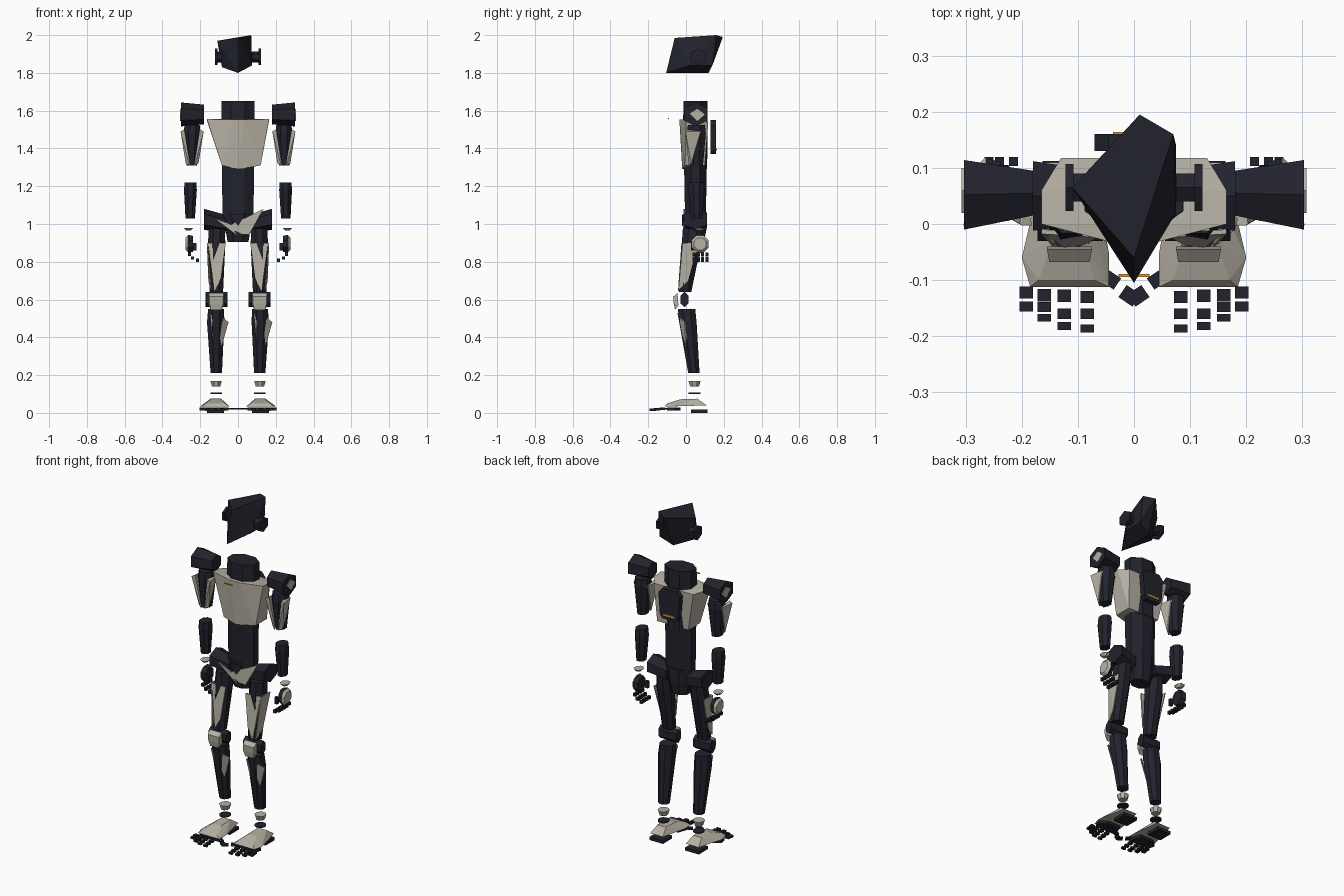
import bpy, bmesh, math
from mathutils import Vector


def material(name, rgb):
    m = bpy.data.materials.new(name)
    m.diffuse_color = (*rgb, 1)
    return m


DARK = material("dark_navy", (0.016, 0.016, 0.026))
LIGHT = material("warm_grey", (0.47, 0.44, 0.37))
ORANGE = material("orange", (0.75, 0.32, 0.03))


def finish(name, bm, mat):
    bmesh.ops.recalc_face_normals(bm, faces=bm.faces)
    me = bpy.data.meshes.new(name)
    bm.to_mesh(me)
    bm.free()
    me.materials.append(mat)
    ob = bpy.data.objects.new(name, me)
    bpy.context.collection.objects.link(ob)
    return ob


def hull(name, pts, mat):
    bm = bmesh.new()
    for p in pts:
        bm.verts.new(p)
    r = bmesh.ops.convex_hull(bm, input=bm.verts[:])
    bmesh.ops.delete(bm, geom=[v for v in bm.verts if not v.link_faces], context='VERTS')
    return finish(name, bm, mat)


def loft(name, rings, mat, axis="z", n=8):
    """Rings are (x, y, z, half_a, half_b); half sizes follow x,y or y,z for axis x."""
    bm = bmesh.new()
    k = 1 / math.cos(math.pi / n)
    loops = []
    for x, y, z, a, b in rings:
        loop = []
        for i in range(n):
            t = 2 * math.pi * (i + 0.5) / n
            u, v = a * k * math.cos(t), b * k * math.sin(t)
            loop.append(bm.verts.new((x + u, y + v, z) if axis == "z" else (x, y + u, z + v)))
        loops.append(loop)
    for p, q in zip(loops, loops[1:]):
        for i in range(n):
            j = (i + 1) % n
            bm.faces.new((p[i], p[j], q[j], q[i]))
    bm.faces.new(loops[0])
    bm.faces.new(loops[-1])
    return finish(name, bm, mat)


def box(name, c, s, mat, turn=0.0):
    bm = bmesh.new()
    bmesh.ops.create_cube(bm, size=1)
    for v in bm.verts:
        v.co = Vector((v.co.x * s[0], v.co.y * s[1], v.co.z * s[2]))
    ob = finish(name, bm, mat)
    ob.location = c
    ob.rotation_euler.z = turn
    return ob


def plate(name, pts, mat, offset):
    """Thin panel through pts, thickened along offset."""
    d = Vector(offset)
    return hull(name, [Vector(p) for p in pts] + [Vector(p) + d for p in pts], mat)


# Head: slanted faceted block
hull("head", [(0, -0.06, 1.985), (0.07, 0.16, 2.0), (0.01, 0.195, 1.99), (-0.11, 0.065, 1.97),
              (0, -0.105, 1.80), (0.075, 0.14, 1.84), (0.075, 0.02, 1.84),
              (0, 0.12, 1.80), (-0.085, 0.05, 1.83)], DARK)

# Torso
loft("upper_torso", [(0, 0.05, 1.30, 0.085, 0.062), (0, 0.05, 1.56, 0.088, 0.065),
                     (0, 0.05, 1.65, 0.087, 0.063)], DARK)
loft("abdomen", [(0, 0.05, 1.03, 0.082, 0.055), (0, 0.05, 1.30, 0.085, 0.06)], DARK)
chest = hull("chest_shell", [(-0.165, 0.0, 1.555), (0.165, 0.0, 1.555), (-0.03, -0.035, 1.553),
                             (0.03, -0.035, 1.553), (-0.165, 0.06, 1.55), (0.165, 0.06, 1.55),
                             (-0.085, -0.012, 1.31), (0.12, -0.005, 1.31), (0, -0.02, 1.29),
                             (-0.085, 0.1, 1.31), (0.12, 0.1, 1.31),
                             (-0.13, 0.118, 1.54), (0.13, 0.118, 1.54)], LIGHT)
box("chest_slit", (0, -0.092, 1.558), (0.055, 0.005, 0.006), ORANGE)

# Backpack with an orange strip near its lower edge
hull("backpack", [(s * x, y, z) for s in (-1, 1) for y in (0.13, 0.16)
                  for x, z in ((0.045, 1.55), (0.07, 1.52), (0.06, 1.39), (0.045, 1.37))], DARK)
box("backpack_light", (0, 0.161, 1.395), (0.075, 0.006, 0.01), ORANGE)

# Pelvis with a V-shaped front panel
loft("pelvis", [(0, 0.05, 0.905, 0.055, 0.045), (0, 0.05, 0.98, 0.068, 0.06),
                (0, 0.05, 1.06, 0.08, 0.06)], DARK)
plate("pelvis_panel", [(-0.125, -0.012, 1.03), (-0.04, -0.016, 1.0), (0.0, -0.016, 0.935)],
      LIGHT, (0, 0.008, 0))
plate("pelvis_panel", [(-0.06, -0.016, 0.985), (0.135, -0.012, 1.08), (0.06, -0.016, 0.945),
                       (0.02, -0.016, 0.945)], LIGHT, (0, 0.008, 0))
plate("pelvis_point", [(-0.045, -0.02, 1.05), (0.04, -0.02, 1.05), (0.0, -0.02, 0.99)],
      DARK, (0, 0.008, 0))

for side, s in (("left", -1), ("right", 1)):
    # Ear discs
    loft(side + "_ear", [(s * 0.075, 0.065, 1.885, 0.025, 0.025),
                         (s * 0.108, 0.065, 1.885, 0.025, 0.025)], DARK, "x", 6)
    loft(side + "_ear_disc", [(s * 0.108, 0.065, 1.885, 0.042, 0.038),
                              (s * 0.122, 0.065, 1.885, 0.042, 0.038)], DARK, "x", 6)

    # Shoulder and arm
    loft(side + "_shoulder", [(s * 0.18, 0.055, 1.58, 0.04, 0.045),
                              (s * 0.303, 0.052, 1.58, 0.062, 0.055)], DARK, "x", 6)
    plate(side + "_shoulder_panel", [(s * 0.301, 0.02, 1.585), (s * 0.301, 0.06, 1.61),
                                     (s * 0.301, 0.10, 1.58), (s * 0.301, 0.06, 1.545)],
          LIGHT, (s * 0.006, 0, 0))
    loft(side + "_upper_arm", [(s * 0.245, 0.055, 1.31, 0.028, 0.035),
                               (s * 0.243, 0.055, 1.48, 0.045, 0.05),
                               (s * 0.243, 0.055, 1.525, 0.04, 0.045)], DARK)
    for e in (-1, 1):
        plate(side + "_upper_arm_panel",
              [(s * 0.243 + e * 0.057, 0.0, 1.49), (s * 0.243 + e * 0.04, 0.0, 1.50),
               (s * 0.243 + e * 0.045, 0.08, 1.49), (s * 0.243 + e * 0.01, 0.017, 1.31),
               (s * 0.243 + e * 0.03, 0.03, 1.32)], LIGHT, (e * 0.004, -0.003, 0))
    loft(side + "_forearm", [(s * 0.253, 0.058, 1.03, 0.025, 0.03),
                             (s * 0.252, 0.055, 1.18, 0.034, 0.043),
                             (s * 0.252, 0.055, 1.22, 0.031, 0.038)], DARK)

    # Wrist, palm and curled fingers
    loft(side + "_wrist", [(s * 0.262, 0.07, 0.965, 0.012, 0.015),
                           (s * 0.262, 0.07, 0.98, 0.025, 0.03)], LIGHT)
    loft(side + "_palm", [(s * 0.238, 0.075, 0.895, 0.036, 0.042),
                          (s * 0.264, 0.075, 0.895, 0.042, 0.048)], DARK, "x")
    loft(side + "_hand_back", [(s * 0.264, 0.075, 0.895, 0.045, 0.045),
                               (s * 0.277, 0.075, 0.895, 0.032, 0.032)], LIGHT, "x")
    for i in range(4):
        y = 0.042 + 0.023 * i
        for x, z in ((0.258, 0.84), (0.240, 0.82), (0.215, 0.808)):
            box(side + "_finger", (s * x, y, z), (0.016, 0.016, 0.018), DARK)
    box(side + "_thumb", (s * 0.23, 0.035, 0.88), (0.018, 0.018, 0.04), DARK)

    # Hip drum and thigh
    loft(side + "_hip", [(s * 0.065, 0.05, 1.00, 0.045, 0.042),
                         (s * 0.18, 0.05, 1.025, 0.062, 0.048)], DARK, "x", 6)
    loft(side + "_thigh", [(s * 0.115, -0.005, 0.64, 0.036, 0.033),
                           (s * 0.113, 0.03, 0.90, 0.046, 0.052),
                           (s * 0.112, 0.035, 0.975, 0.042, 0.052)], DARK)
    plate(side + "_thigh_panel", [(s * 0.16, -0.018, 0.90), (s * 0.065, -0.024, 0.90),
                                  (s * 0.09, -0.038, 0.71), (s * 0.125, -0.042, 0.645)],
          LIGHT, (0, 0.008, 0))
    plate(side + "_thigh_side_panel", [(s * 0.16, -0.018, 0.90), (s * 0.16, 0.07, 0.90),
                                       (s * 0.152, 0.01, 0.70), (s * 0.14, -0.04, 0.65)],
          LIGHT, (s * 0.005, 0, 0))

    # Knee joint and cap
    loft(side + "_knee", [(s * 0.055, -0.008, 0.60, 0.022, 0.035),
                          (s * 0.172, -0.008, 0.60, 0.022, 0.035)], DARK, "x", 6)
    hull(side + "_knee_cap", [(s * 0.115 + e * w, y, z) for e in (-1, 1) for w, y, z in
                              ((0.036, -0.068, 0.615), (0.04, -0.045, 0.635), (0.04, -0.04, 0.57),
                               (0.028, -0.058, 0.545), (0.036, -0.065, 0.58))], LIGHT)

    # Shin with front strip and a flap on the same side of both legs
    loft(side + "_shin", [(s * 0.115, 0.042, 0.21, 0.03, 0.03),
                          (s * 0.118, 0.01, 0.48, 0.046, 0.046),
                          (s * 0.116, 0.003, 0.55, 0.042, 0.046)], DARK)
    cx = s * 0.116
    plate(side + "_shin_panel", [(cx - 0.025, -0.046, 0.53), (cx - 0.032, -0.044, 0.52),
                                 (cx - 0.005, 0.008, 0.26), (cx + 0.012, 0.006, 0.27)],
          LIGHT, (0, 0.006, 0))
    plate(side + "_shin_flap", [(cx + 0.035, -0.036, 0.505), (cx + 0.066, -0.008, 0.48),
                                (cx + 0.04, -0.003, 0.39), (cx + 0.005, 0.004, 0.28)],
          LIGHT, (0, 0.006, 0))

    # Ankle pieces
    loft(side + "_ankle", [(cx, 0.045, 0.14, 0.022, 0.024), (cx, 0.045, 0.168, 0.03, 0.032)], LIGHT)
    loft(side + "_ankle_ring", [(cx, 0.045, 0.100, 0.03, 0.032),
                                (cx, 0.045, 0.107, 0.03, 0.032)], DARK, n=12)

    # Foot: light arched cover, dark pads and separate toes
    hull(side + "_foot_cover", [(s * x, y, z) for x, y, z in
         ((0.045, -0.112, 0.035), (0.185, -0.112, 0.035), (0.2, -0.06, 0.035), (0.045, -0.05, 0.035),
          (0.07, -0.1, 0.05), (0.17, -0.1, 0.05), (0.09, -0.03, 0.072), (0.145, -0.03, 0.072),
          (0.09, 0.06, 0.075), (0.145, 0.06, 0.075), (0.075, 0.11, 0.04), (0.16, 0.11, 0.04))], LIGHT)
    hull(side + "_sole", [(s * x, y, z) for z in (0.012, 0.028) for x, y in
         ((0.05, -0.1), (0.185, -0.1), (0.195, -0.06), (0.155, -0.03), (0.075, -0.03))], DARK)
    box(side + "_heel_pad", (s * 0.118, 0.07, 0.009), (0.09, 0.085, 0.018), DARK)
    for x, ys in ((0.083, (-0.13, -0.16, -0.186)), (0.124, (-0.128, -0.16, -0.182)),
                  (0.16, (-0.127, -0.148, -0.167)), (0.192, (-0.122, -0.147))):
        for i, y in enumerate(ys):
            box(side + "_toe", (s * x, y, 0.022 - 0.003 * i), (0.024, 0.022 - 0.004 * i, 0.012), DARK)
    box(side + "_inner_toe", (s * 0.008, -0.128, 0.022), (0.03, 0.026, 0.01), DARK, s * 0.6)
    box(side + "_inner_toe", (s * 0.04, -0.1, 0.022), (0.025, 0.024, 0.01), DARK, s * 0.6)
